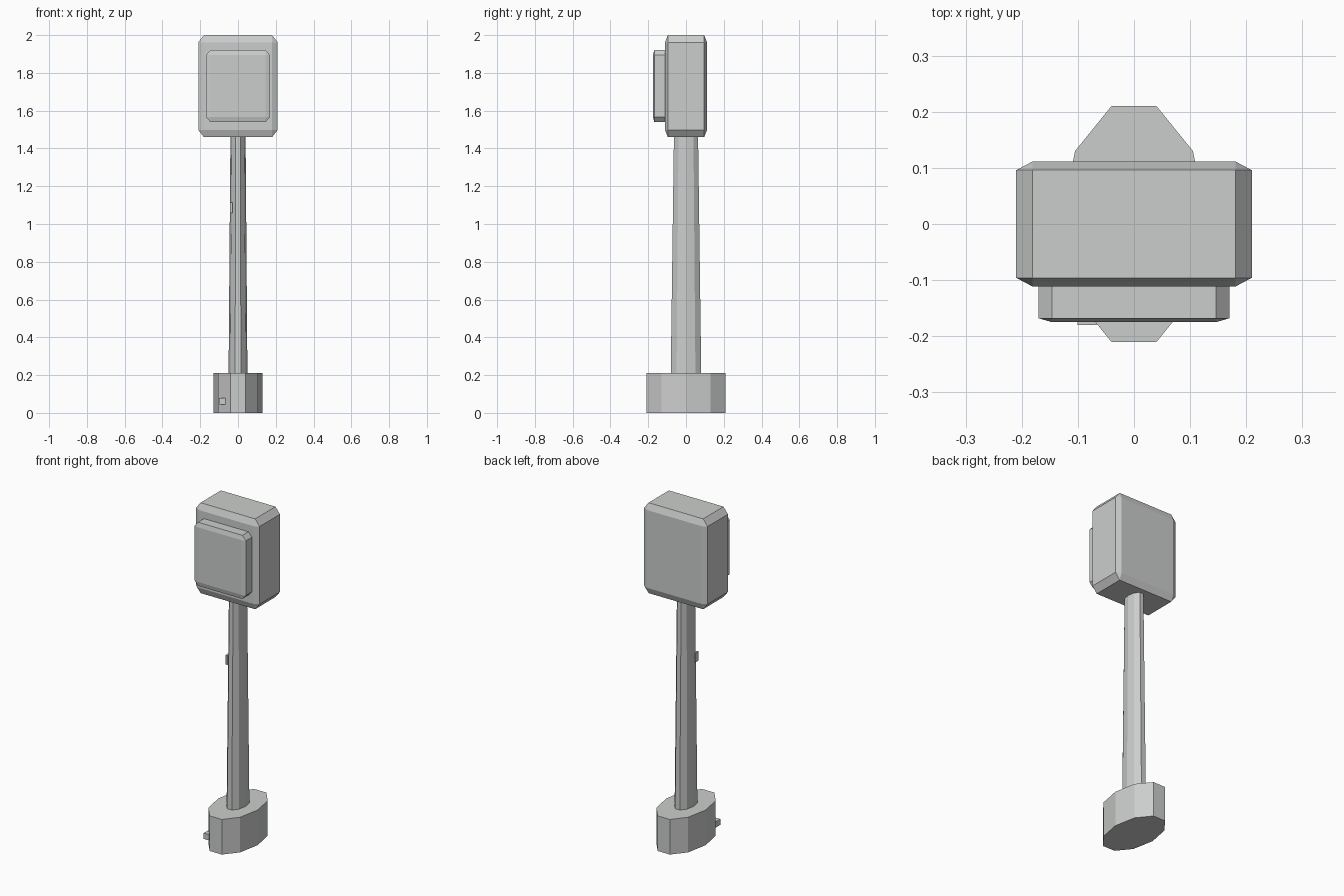
import bpy
import bmesh
import math

default = bpy.data.objects.get("Cube")
if default:
    bpy.data.objects.remove(default, do_unlink=True)

grey = bpy.data.materials.new("light_grey")
grey.use_nodes = True
color = (0.6, 0.615, 0.605, 1)
grey.diffuse_color = color
grey.node_tree.nodes["Principled BSDF"].inputs["Base Color"].default_value = color


def finish(name, bm):
    bmesh.ops.recalc_face_normals(bm, faces=bm.faces)
    mesh = bpy.data.meshes.new(name)
    bm.to_mesh(mesh)
    bm.free()
    mesh.materials.append(grey)
    obj = bpy.data.objects.new(name, mesh)
    bpy.context.collection.objects.link(obj)
    return obj


def box(name, center, size, chamfer=0.0):
    """Box whose chamfers stretch in proportion to its sides."""
    bm = bmesh.new()
    bmesh.ops.create_cube(bm, size=1)
    if chamfer:
        bmesh.ops.bevel(bm, geom=bm.edges[:], offset=chamfer, segments=1,
                        profile=0.5, affect='EDGES')
    bmesh.ops.scale(bm, vec=size, verts=bm.verts)
    bmesh.ops.translate(bm, vec=center, verts=bm.verts)
    return finish(name, bm)


def oval_column(name, bottom, top, sides=10):
    """Column between two oval rings, each given as (radius x, radius y, z)."""
    bm = bmesh.new()
    rings = []
    for rx, ry, z in (bottom, top):
        angles = [2 * math.pi * i / sides for i in range(sides)]
        rings.append([bm.verts.new((rx * math.cos(a), ry * math.sin(a), z))
                      for a in angles])
    for i in range(sides):
        j = (i + 1) % sides
        bm.faces.new((rings[0][i], rings[0][j], rings[1][j], rings[1][i]))
    for ring in rings:
        bm.faces.new(ring)
    return finish(name, bm)


# Foot and tapered post
oval_column("base", (0.13, 0.221, 0), (0.13, 0.221, 0.21))
oval_column("post", (0.05, 0.085, 0.2), (0.04, 0.067, 1.48))

# Head with raised front panel
box("head", (0, 0, 1.73), (0.42, 0.223, 0.54), 0.07)
box("front_panel", (0, -0.125, 1.73), (0.34, 0.1, 0.38), 0.07)

# Small knobs on the base and post
box("base_knob", (-0.083, -0.155, 0.062), (0.035, 0.05, 0.035))
box("post_knob", (-0.036, -0.045, 1.085), (0.012, 0.03, 0.055))
